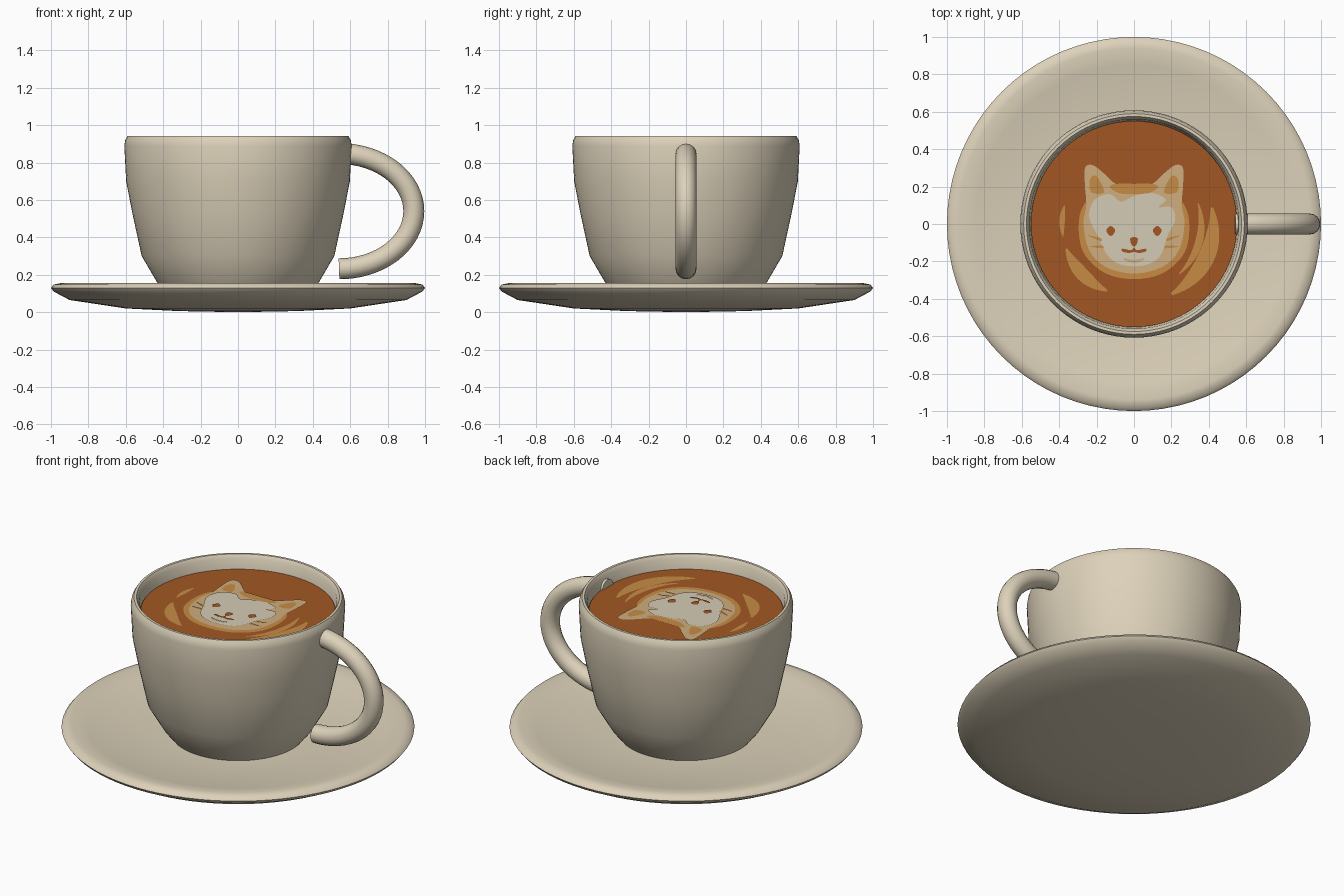
import bpy
import bmesh
from math import cos, sin, pi, radians
from mathutils import Vector

cube = bpy.data.objects.get("Cube")
if cube:
    bpy.data.objects.remove(cube, do_unlink=True)


def material(name, rgb):
    mat = bpy.data.materials.new(name)
    mat.use_nodes = True
    color = (*rgb, 1)
    mat.diffuse_color = color
    shader = next(n for n in mat.node_tree.nodes if n.type == "BSDF_PRINCIPLED")
    shader.inputs["Base Color"].default_value = color
    shader.inputs["Roughness"].default_value = 0.5
    return mat


CERAMIC = material("cream ceramic", (0.72, 0.64, 0.49))
COFFEE = material("coffee brown", (0.36, 0.095, 0.017))
AMBER = material("amber foam", (0.57, 0.26, 0.06))
TAN = material("tan foam", (0.62, 0.42, 0.21))
FOAM = material("pale foam", (0.66, 0.60, 0.46))

COFFEE_Z = 0.858
LAYER = 0.0018


def finish(name, bm, mat, angle=50):
    mesh = bpy.data.meshes.new(name)
    bm.to_mesh(mesh)
    bm.free()
    mesh.materials.append(mat)
    mesh.shade_smooth()
    mesh.set_sharp_from_angle(angle=radians(angle))
    obj = bpy.data.objects.new(name, mesh)
    bpy.context.collection.objects.link(obj)
    return obj


def lathe(name, profile, mat, steps=80):
    """Turn a (radius, height) profile around the z axis."""
    bm = bmesh.new()
    verts = [bm.verts.new((r, 0, z)) for r, z in profile]
    edges = [bm.edges.new(pair) for pair in zip(verts, verts[1:])]
    bmesh.ops.spin(bm, geom=verts + edges, cent=(0, 0, 0), axis=(0, 0, 1),
                   angle=2 * pi, steps=steps)
    bmesh.ops.remove_doubles(bm, verts=bm.verts, dist=0.0001)
    bmesh.ops.recalc_face_normals(bm, faces=bm.faces)
    return finish(name, bm, mat)


def rounded(points, cuts=4):
    """Closed smooth outline through the given points."""
    pts = [Vector(p) for p in points]
    n = len(pts)
    out = []
    for i in range(n):
        a, b, c, d = (pts[(i + k) % n] for k in (-1, 0, 1, 2))
        for j in range(cuts):
            t = j / cuts
            out.append(b + 0.5 * t * (c - a + t * (2 * a - 5 * b + 4 * c - d
                                                   + t * (3 * (b - c) + d - a))))
    return out


def plate(name, outline, layer, mat):
    """Flat foam shape lying just above the coffee."""
    bm = bmesh.new()
    z = COFFEE_Z + layer * LAYER
    face = bm.faces.new([bm.verts.new((p[0], p[1], z)) for p in outline])
    face.normal_update()
    if face.normal.z < 0:
        face.normal_flip()
    bmesh.ops.triangulate(bm, faces=bm.faces)
    return finish(name, bm, mat)


def mirrored(half):
    """Complete a right-hand half outline that starts and ends at x = 0."""
    return half + [(-x, y) for x, y in half[-2:0:-1]]


def both_sides(name, points, layer, mat):
    for side, sign in (("left", 1), ("right", -1)):
        plate(f"{side}_{name}", rounded([(sign * x, y) for x, y in points]), layer, mat)


def crescent(name, radius, start, end, width, mat=AMBER, steps=16):
    """Tapered arc swirl around the cup centre, angles in degrees."""
    inner, outer = [], []
    for i in range(steps + 1):
        t = i / steps
        a = radians(start + (end - start) * t)
        w = width * (0.15 + 0.85 * sin(pi * t)) / 2
        inner.append(((radius - w) * cos(a), (radius - w) * sin(a)))
        outer.append(((radius + w) * cos(a), (radius + w) * sin(a)))
    plate(name, outer + inner[::-1], 1, mat)


# Saucer and cup
lathe("saucer", [(0, 0), (0.32, 0.006), (0.6, 0.02), (0.9, 0.065), (0.985, 0.11),
                 (1, 0.13), (0.985, 0.148), (0.94, 0.157), (0.85, 0.14),
                 (0.6, 0.105), (0.4, 0.095), (0, 0.095)], CERAMIC)
lathe("cup", [(0, 0.08), (0.37, 0.08), (0.43, 0.155), (0.515, 0.3), (0.565, 0.53),
              (0.598, 0.7), (0.608, 0.89), (0.603, 0.92), (0.59, 0.942),
              (0.575, 0.942), (0.56, 0.92), (0.552, 0.82), (0.53, 0.65),
              (0.46, 0.32), (0.36, 0.16), (0, 0.14)], CERAMIC)
lathe("coffee", [(0, COFFEE_Z), (0.551, COFFEE_Z)], COFFEE)

# Handle: round tube along half an ellipse
curve = bpy.data.curves.new("handle", "CURVE")
curve.dimensions = "3D"
curve.bevel_depth = 0.056
curve.bevel_resolution = 6
curve.use_fill_caps = True
curve.materials.append(CERAMIC)
path = curve.splines.new("POLY")
STEPS = 32
path.points.add(STEPS)
for i, point in enumerate(path.points):
    a = pi / 2 - pi * i / STEPS
    point.co = (0.54 + 0.4 * cos(a), 0, 0.54 + 0.308 * sin(a), 1)
handle = bpy.data.objects.new("handle", curve)
bpy.context.collection.objects.link(handle)
bpy.context.view_layer.objects.active = handle
handle.select_set(True)
bpy.ops.object.convert(target="MESH")
handle = bpy.context.view_layer.objects.active
handle.data.shade_smooth()
handle.data.set_sharp_from_angle(angle=radians(50))

# Foam swirls around the face
crescent("right_swirl", 0.425, 12, -62, 0.09)
crescent("right_inner_swirl", 0.36, 18, -48, 0.04)
crescent("left_swirl", 0.385, 200, 248, 0.07)
crescent("left_small_swirl", 0.385, 165, 190, 0.03)

# Animal face: amber edge, tan head with ears, pale mask
plate("face_edge", rounded(mirrored([(0, 0.2), (0.2, 0.16), (0.28, 0.08), (0.295, -0.05),
                                     (0.26, -0.17), (0.15, -0.265), (0, -0.295)])), 1, AMBER)
plate("head", rounded(mirrored([(0, 0.2), (0.09, 0.21), (0.16, 0.27), (0.22, 0.315),
                                (0.262, 0.3), (0.262, 0.2), (0.255, 0.1), (0.27, 0),
                                (0.24, -0.14), (0.15, -0.23), (0, -0.265)])), 2, TAN)
plate("forehead", rounded(mirrored([(0, 0.215), (0.09, 0.215), (0.13, 0.2),
                                    (0.08, 0.165), (0, 0.16)])), 3, AMBER)
both_sides("inner_ear", [(0.2, 0.255), (0.235, 0.24), (0.23, 0.17), (0.16, 0.17)], 3, AMBER)
both_sides("upper_whisker", [(0.18, -0.075), (0.25, -0.06), (0.18, -0.09)], 5, AMBER)
both_sides("lower_whisker", [(0.17, -0.115), (0.24, -0.12), (0.17, -0.13)], 5, AMBER)
plate("mask", rounded([(-0.24, 0.04), (-0.21, 0.13), (-0.13, 0.16), (-0.07, 0.12),
                       (0, 0.15), (0.1, 0.165), (0.17, 0.13), (0.13, 0.09), (0.2, 0.09),
                       (0.22, 0.02), (0.18, -0.06), (0.14, -0.17), (0.06, -0.22),
                       (-0.06, -0.22), (-0.14, -0.17), (-0.19, -0.07)]), 4, FOAM)

# Eyes, nose and mouth
both_sides("eye", [(0.1, -0.035), (0.125, -0.01), (0.148, -0.035), (0.125, -0.065)], 6, COFFEE)
plate("nose", rounded(mirrored([(0, -0.07), (0.02, -0.078), (0.014, -0.11),
                                (0, -0.12)])), 6, COFFEE)
plate("mouth", rounded(mirrored([(0, -0.125), (0.015, -0.14), (0.06, -0.132), (0.065, -0.145),
                                 (0.03, -0.155), (0, -0.15)])), 6, COFFEE)
plate("chin", rounded(mirrored([(0, -0.192), (0.05, -0.182), (0.05, -0.195),
                                (0, -0.208)])), 6, TAN)
